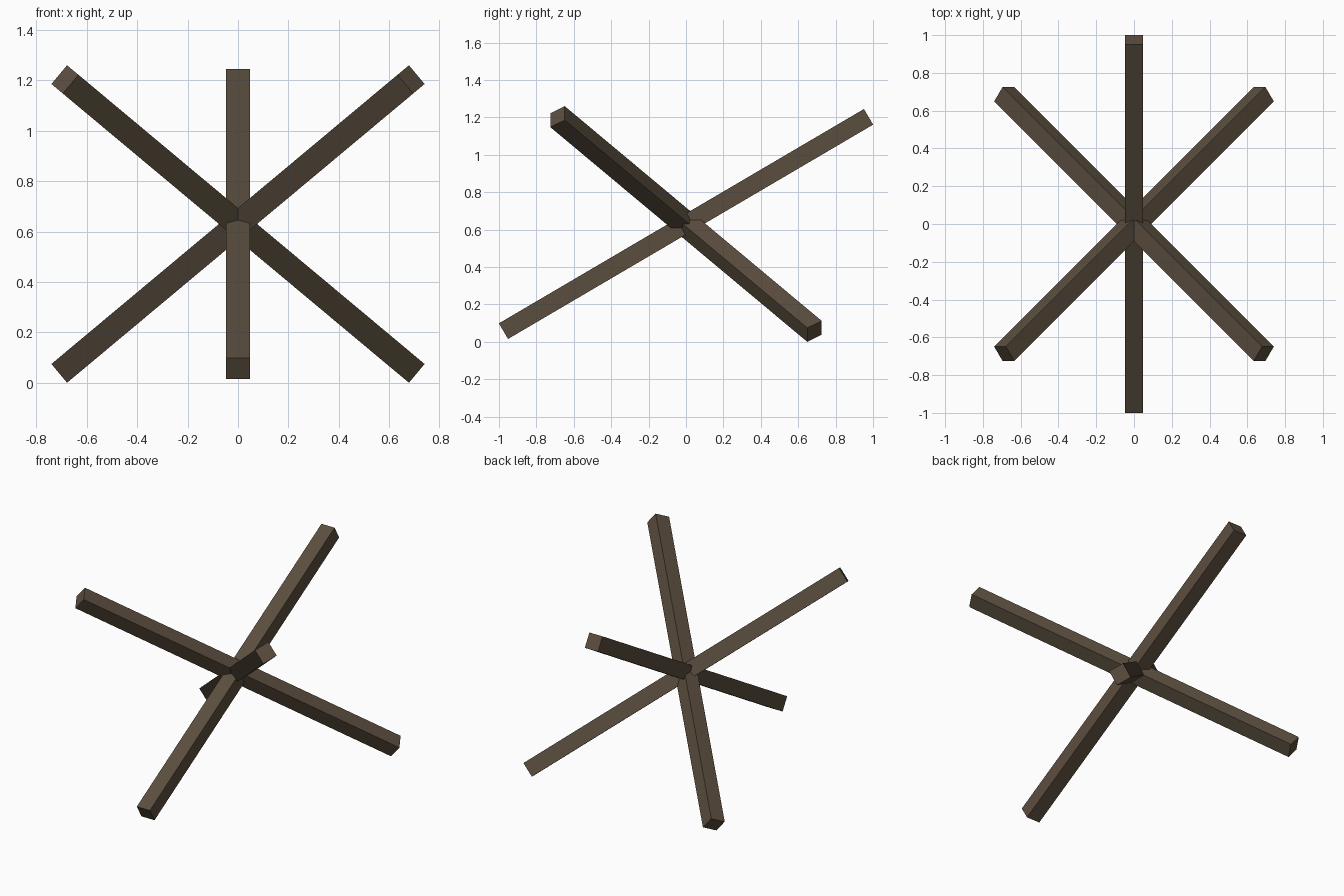
import bpy
from mathutils import Vector, Matrix

cube = bpy.data.objects.get("Cube")
if cube:
    bpy.data.objects.remove(cube, do_unlink=True)

# Weathered brown, used for every beam
brown = bpy.data.materials.new("dark_brown")
brown.use_nodes = True
colour = (0.105, 0.076, 0.049, 1)
brown.diffuse_color = colour
bsdf = brown.node_tree.nodes["Principled BSDF"]
bsdf.inputs["Base Color"].default_value = colour
bsdf.inputs["Roughness"].default_value = 0.9

THICKNESS = 0.097
CENTRE = Vector((0, 0, 0.63))


def beam(name, span):
    """Square beam through the centre; span is the vector from foot to tip."""
    along = span.normalized()
    side = along.cross(Vector((0, 1, 0))).normalized()
    up = along.cross(side)
    turn = Matrix((side, up, along)).transposed().to_4x4()
    bpy.ops.mesh.primitive_cube_add(size=1)
    obj = bpy.context.object
    obj.name = name
    obj.data.materials.append(brown)
    size = Matrix.Diagonal((THICKNESS, THICKNESS, span.length, 1))
    obj.data.transform(turn @ size)
    obj.location = CENTRE
    return obj


# One beam leaning back, and a mirrored pair leaning forward
beam("middle_beam", Vector((0, 1.952, 1.146)))
for name, s in (("left_beam", 1), ("right_beam", -1)):
    beam(name, Vector((s * 1.374, -1.374, 1.148)))
